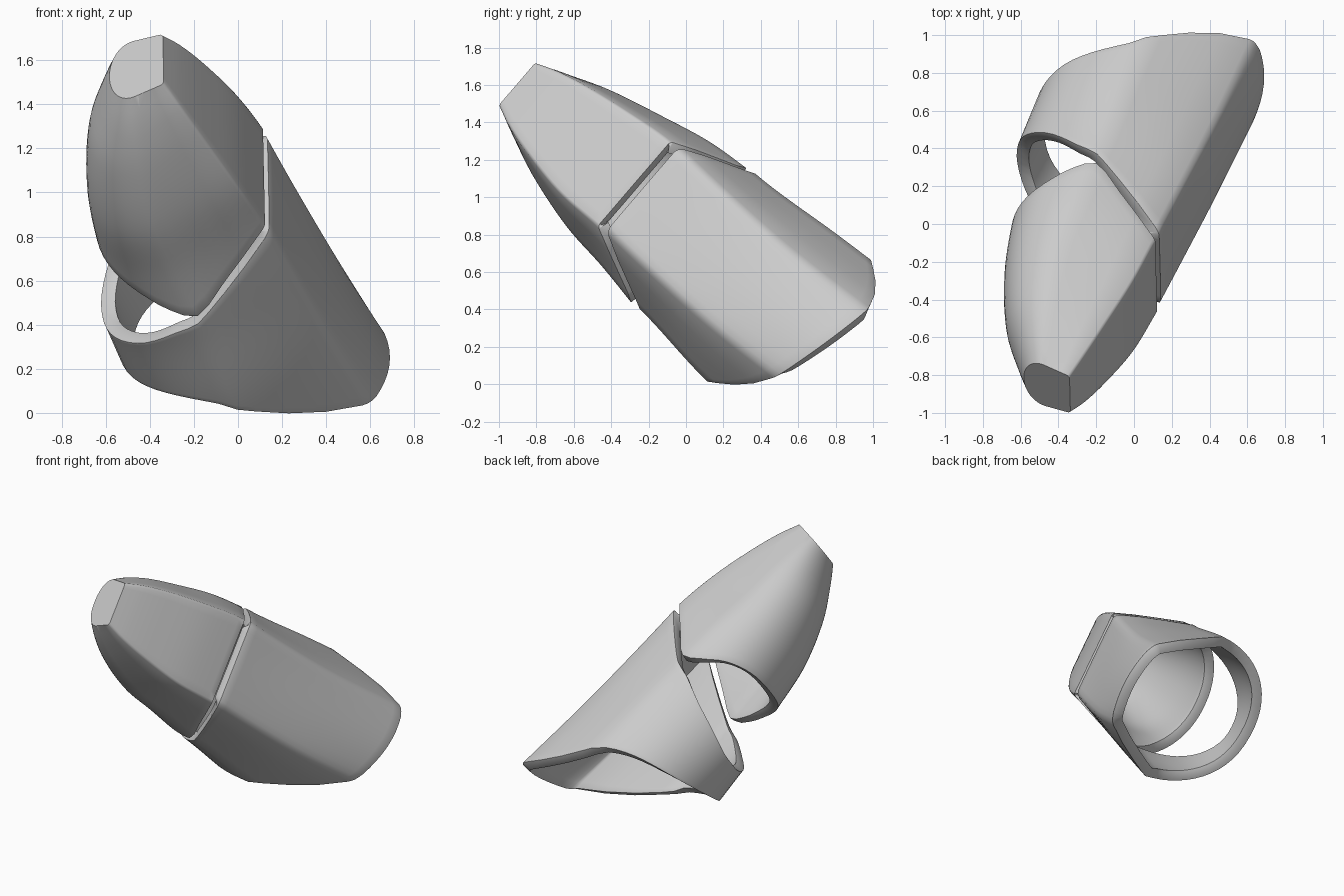
import bpy, bmesh, math
from mathutils import Vector

if "Cube" in bpy.data.objects:
    bpy.data.objects.remove(bpy.data.objects["Cube"])

# Local frame: D runs along the tube, P points out of the flat side, W across it
D = Vector((0.37, 0.709, -0.601)).normalized()
W = Vector((0.0, 0.68, 0.73))
W = (W - W.dot(D) * D).normalized()
P = W.cross(D).normalized()
if P.x < 0:
    P = -P

grey = bpy.data.materials.new("plain grey")
grey.diffuse_color = (0.6, 0.6, 0.6, 1)
grey.use_nodes = True
grey.node_tree.nodes["Principled BSDF"].inputs["Base Color"].default_value = grey.diffuse_color


def lookup(table, x):
    """Smooth interpolation of table rows (key, values...)."""
    n = len(table)
    x = min(max(x, table[0][0]), table[-1][0])
    i = 0
    while i < n - 2 and x > table[i + 1][0]:
        i += 1
    a, b = table[i], table[i + 1]
    h = b[0] - a[0]
    f = (x - a[0]) / h

    def slope(k, c):
        lo, hi = max(k - 1, 0), min(k + 1, n - 1)
        return (table[hi][c] - table[lo][c]) / (table[hi][0] - table[lo][0])
    return [(2*f**3 - 3*f*f + 1) * a[c] + (f**3 - 2*f*f + f) * h * slope(i, c)
            + (3*f*f - 2*f**3) * b[c] + (f**3 - f*f) * h * slope(i + 1, c)
            for c in range(1, len(a))]


def section(pmax, pc, pmin, wc, wf, wh, e, bulge, r):
    """Gently bulged flat side, two slanted sides and a rounded side."""
    edge = pmax - bulge
    half = [(pmax - bulge * g * g, wf * g) for g in (0, 0.2, 0.4, 0.6, 0.78)]
    half += [(edge + 0.1 * bulge, wf - r), (edge - 0.27 * r, wf - 0.27 * r), (edge - r, wf + 0.4 * r)]
    for f in (0.3, 0.6, 0.85):
        half.append((edge - r + (pc - edge + r) * f,
                     wf + 0.4 * r + (wh - wf - 0.4 * r) * f ** 0.85))
    for k in range(14):
        a = math.radians(90 * k / 14)
        half.append((pc + (pmin - pc) * math.sin(a) ** e, wh * math.cos(a) ** e))
    pts = [(p, wc + w) for p, w in half] + [(pmin, wc)]
    return pts + [(p, wc - w) for p, w in reversed(half[1:])]


def shell(name, shape, start, end, closed, rows=20, wall=0.068):
    """Loft the section between two curved ends, then thicken it inwards."""
    count = len(section(*shape[0][1:]))

    def solve(k, rule):
        t = shape[0][0]
        for _ in range(18):
            p, w = section(*lookup(shape, t))[k]
            t = 0.5 * t + 0.5 * rule(p, w)
        return t
    bm = bmesh.new()
    grid = []
    spans = [(solve(k, start), solve(k, end)) for k in range(count)]
    for r in range(rows + 1):
        ring = []
        for k, (t0, t1) in enumerate(spans):
            t = t0 + (t1 - t0) * r / rows
            p, w = section(*lookup(shape, t))[k]
            ring.append(bm.verts.new(p * P + w * W + t * D))
        grid.append(ring)
    for a, b in zip(grid, grid[1:]):
        for k in range(count):
            j = (k + 1) % count
            bm.faces.new((a[k], a[j], b[j], b[k]))
    if closed:
        bm.faces.new(grid[-1])
    bmesh.ops.recalc_face_normals(bm, faces=bm.faces)
    # Outer wall must face away from the tube's centre line
    c = sum((v.co for v in grid[rows // 2]), Vector()) / count
    bm.faces.ensure_lookup_table()
    f = bm.faces[(rows // 2) * count]
    if f.normal.dot(f.calc_center_median() - c) < 0:
        bmesh.ops.reverse_faces(bm, faces=bm.faces)
    mesh = bpy.data.meshes.new(name)
    bm.to_mesh(mesh)
    bm.free()
    ob = bpy.data.objects.new(name, mesh)
    bpy.context.collection.objects.link(ob)
    mesh.materials.append(grey)
    solid = ob.modifiers.new("wall", 'SOLIDIFY')
    solid.thickness = wall
    solid.offset = -1
    bev = ob.modifiers.new("soft_rim", 'BEVEL')
    bev.width = 0.01
    bev.segments = 2
    bev.limit_method = 'ANGLE'
    bev.angle_limit = math.radians(62)
    bpy.ops.object.select_all(action='DESELECT')
    ob.select_set(True)
    bpy.context.view_layer.objects.active = ob
    bpy.ops.object.shade_smooth_by_angle(angle=math.radians(40))


# End curves: position along the tube as a function of p
CAP_RIM = [(-0.42, -0.80), (-0.33, -0.78), (-0.2, -0.70), (-0.1, -0.61), (0.02, -0.54),
           (0.2, -0.64), (0.46, -0.80)]
TUBE_RIM = [(-0.545, -0.27), (-0.455, -0.32), (-0.29, -0.385), (-0.12, -0.455),
            (0.0, -0.485), (0.2, -0.59), (0.46, -0.745)]
TUBE_BASE = [(-0.575, 0.0), (-0.3, 0.05), (-0.1, 0.14), (0.0, 0.24), (0.2, 0.44),
             (0.4, 0.59), (0.5, 0.65)]


def tip_end(p, w):
    return -1.73 + 0.08 * (0.33 - p)


def base_end(p, w):
    return lookup(TUBE_BASE, p)[0] + 0.25 * (w - 0.63)


# Sections: t, flat side, widest point, round side, centre, flat half, full half,
# squareness, bulge, corner radius
CAP = [(-1.73, 0.335, 0.19, 0.08, 0.635, 0.145, 0.16, 0.95, 0, 0.012),
       (-1.6, 0.365, 0.14, -0.02, 0.63, 0.19, 0.23, 0.95, 0, 0.012),
       (-1.4, 0.40, 0.09, -0.16, 0.625, 0.235, 0.31, 0.93, 0, 0.012),
       (-1.1, 0.44, 0.03, -0.29, 0.62, 0.28, 0.39, 0.92, 0, 0.012),
       (-0.8, 0.455, 0.02, -0.37, 0.63, 0.297, 0.44, 0.92, 0, 0.015),
       (-0.5, 0.46, 0.02, -0.42, 0.615, 0.295, 0.478, 0.92, 0, 0.015)]
TUBE = [(-0.8, 0.455, 0.0, -0.54, 0.64, 0.295, 0.465, 1.0, 0, 0.03),
        (-0.4, 0.46, 0.0, -0.545, 0.62, 0.295, 0.48, 1.0, 0.01, 0.03),
        (0.1, 0.475, -0.03, -0.57, 0.61, 0.295, 0.525, 0.9, 0.03, 0.03),
        (0.7, 0.495, -0.05, -0.575, 0.635, 0.295, 0.53, 0.9, 0.06, 0.03)]

shell("fingertip_shell", CAP, lambda p, w: lookup(CAP_RIM, p)[0], tip_end, True)
shell("finger_base_shell", TUBE, lambda p, w: lookup(TUBE_RIM, p)[0], base_end, False)
